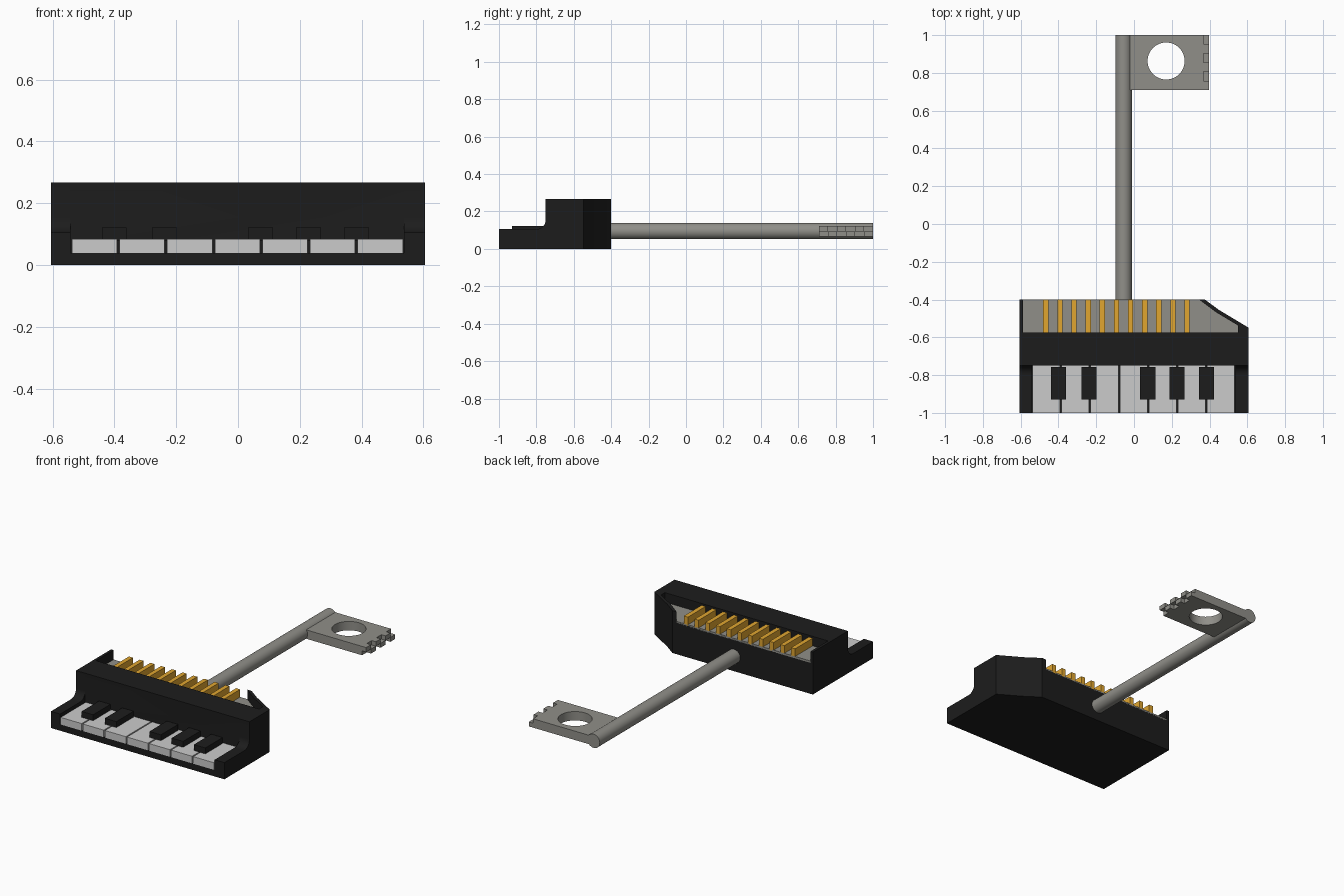
import bpy, bmesh, math
from mathutils import Vector

if "Cube" in bpy.data.objects:
    bpy.data.objects.remove(bpy.data.objects["Cube"])


def material(name, rgb):
    m = bpy.data.materials.new(name)
    m.diffuse_color = (*rgb, 1)
    m.use_nodes = True
    m.node_tree.nodes["Principled BSDF"].inputs["Base Color"].default_value = m.diffuse_color
    return m


BLACK = material("black", (0.012, 0.012, 0.012))
STEEL = material("steel", (0.28, 0.275, 0.25))
GOLD = material("gold", (0.75, 0.38, 0.03))
IVORY = material("ivory", (0.75, 0.75, 0.75))


def finish(bm, name, mat):
    bmesh.ops.recalc_face_normals(bm, faces=bm.faces)
    me = bpy.data.meshes.new(name)
    bm.to_mesh(me)
    bm.free()
    ob = bpy.data.objects.new(name, me)
    bpy.context.collection.objects.link(ob)
    if mat:
        me.materials.append(mat)
    return ob


def prism(name, points, direction, mat=None):
    """Extrude a closed 3D polygon along a direction."""
    bm = bmesh.new()
    face = bm.faces.new([bm.verts.new(p) for p in points])
    out = bmesh.ops.extrude_face_region(bm, geom=[face])["geom"]
    verts = [g for g in out if isinstance(g, bmesh.types.BMVert)]
    bmesh.ops.translate(bm, verts=verts, vec=Vector(direction))
    return finish(bm, name, mat)


def plan(name, xy, z0, z1, mat=None):
    return prism(name, [(x, y, z0) for x, y in xy], (0, 0, z1 - z0), mat)


def box(name, x0, x1, y0, y1, z0, z1, mat=None):
    return plan(name, [(x0, y0), (x1, y0), (x1, y1), (x0, y1)], z0, z1, mat)


def cylinder(name, r, depth, loc, rot=(0, 0, 0), mat=None):
    bpy.ops.mesh.primitive_cylinder_add(vertices=48, radius=r, depth=depth,
                                        location=loc, rotation=rot)
    ob = bpy.context.object
    ob.name = name
    if mat:
        ob.data.materials.append(mat)
    return ob


def cut(target, cutter):
    mod = target.modifiers.new("cut", 'BOOLEAN')
    mod.operation, mod.solver, mod.object = 'DIFFERENCE', 'EXACT', cutter
    bpy.context.view_layer.objects.active = target
    bpy.ops.object.modifier_apply(modifier=mod.name)
    bpy.data.objects.remove(cutter)


def smooth(ob):
    bpy.ops.object.select_all(action='DESELECT')
    ob.select_set(True)
    bpy.context.view_layer.objects.active = ob
    bpy.ops.object.shade_smooth_by_angle(angle=math.radians(30))


# Case: side profile with a concave fillet between cheek and upper bar
W = 0.605
fillet = [(-0.80 + 0.05 * math.sin(a), 0.155 - 0.05 * math.cos(a))
          for a in [math.pi / 2 * i / 8 for i in range(9)]]
profile = [(-1, 0), (-1, 0.105)] + fillet + [(-0.75, 0.267), (-0.4, 0.267), (-0.4, 0)]
case = prism("case", [(-W, y, z) for y, z in profile], (2 * W, 0, 0), BLACK)

# Chamfered back corner, key bed and contact tray are carved out
cut(case, plan("corner_cutter", [(0.375, -0.4), (0.45, -0.455), (W, -0.548),
                                 (0.7, -0.607), (0.7, -0.3), (0.375, -0.3)], -0.1, 0.4))
cut(case, box("key_bed_cutter", -0.541, 0.537, -1.1, -0.75, 0.04, 0.4))


def tray(back):
    return [(-0.588, -0.575), (0.55, -0.575), (0.55, -0.537), (0.435, -0.468),
            (0.345, -0.4), (0.345, back), (-0.588, back)]


cut(case, plan("tray_cutter", tray(-0.3), 0.2, 0.4))
smooth(case)

# Tray floor and gold contact strips
plan("tray_floor", tray(-0.4)[:5] + [(-0.588, -0.4)], 0.195, 0.207, STEEL)
for i in range(11):
    x = -0.467 + 0.0748 * i
    box(f"contact_{i + 1}", x - 0.014, x + 0.014, -0.575, -0.4, 0.2, 0.255, GOLD)

# White keys
for i in range(7):
    x = -0.541 + 0.154 * i
    box(f"white_key_{i + 1}", x + 0.004, x + 0.15, -1, -0.75, 0.04, 0.085, IVORY)

# Black keys
for i, x in enumerate((-0.4, -0.238, 0.073, 0.228, 0.383)):
    box(f"black_key_{i + 1}", x - 0.04, x + 0.04, -0.93, -0.757, 0.08, 0.122, BLACK)

# Shaft
smooth(cylinder("shaft", 0.0435, 1.42, (-0.055, 0.29, 0.095),
                (math.pi / 2, 0, 0), STEEL))

# Flag plate with round hole
plate = box("bit_plate", -0.04, 0.368, 0.71, 1.0, 0.066, 0.122, STEEL)
cut(plate, cylinder("hole_cutter", 0.098, 0.4, (0.17, 0.863, 0.095)))
smooth(plate)

# Teeth: two staggered rows on the end of the plate
step = 0.29 / 6
for i in range(6):
    y = 0.71 + step * i
    z0, z1 = (0.094, 0.122) if i % 2 == 0 else (0.066, 0.094)
    box(f"tooth_{i + 1}", 0.36, 0.397, y, y + step, z0, z1, STEEL)
